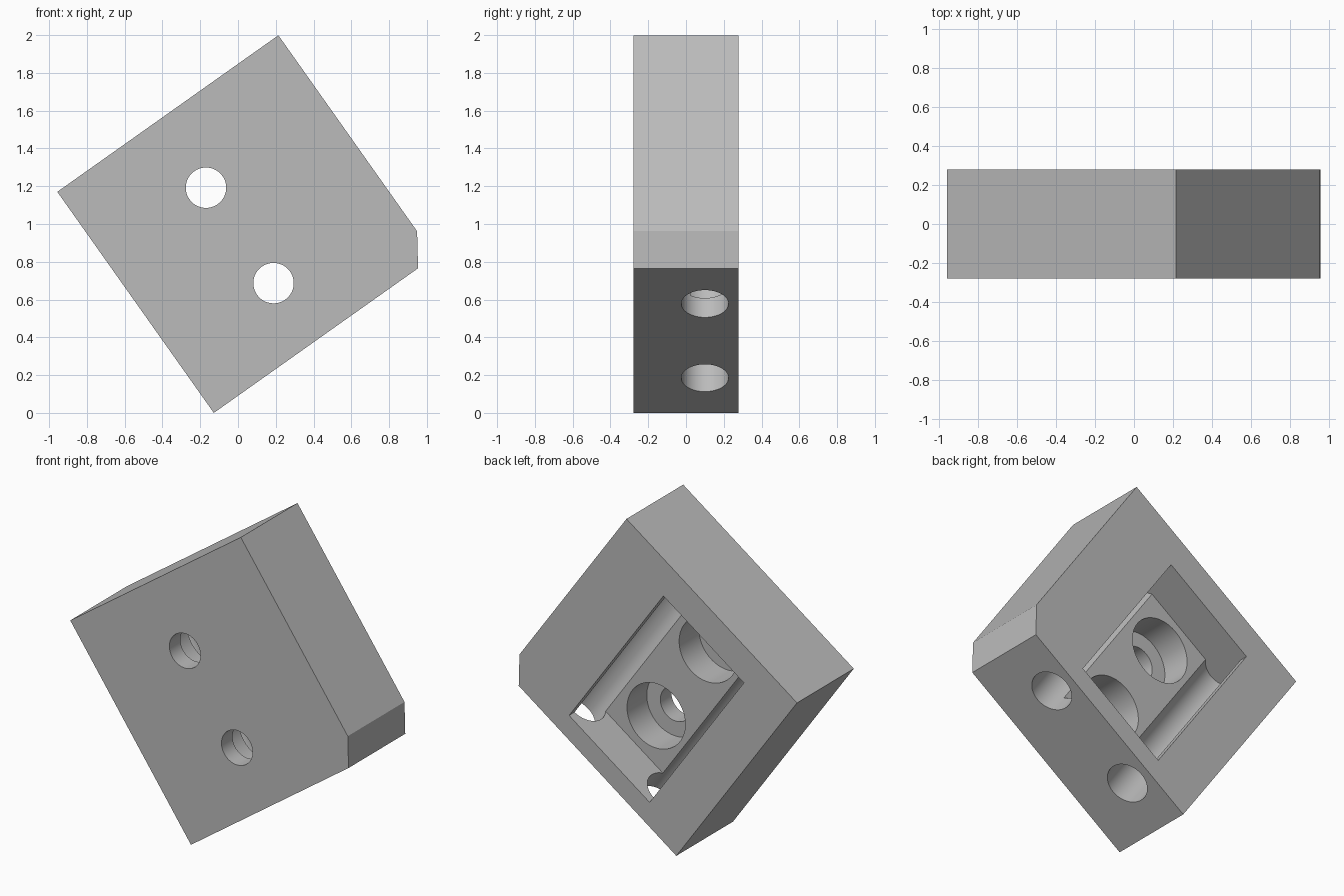
import bpy, bmesh
from math import cos, sin, pi, radians
from mathutils import Matrix

SIDE, HALF = 1.434, 0.278          # block side, half thickness
TILT = radians(35.3)
FLOOR, STEP = 0.024, -0.17         # pocket floor and counterbore floor
POCKET_END = 1.245

cube = bpy.data.objects.get("Cube")
if cube:
    bpy.data.objects.remove(cube, do_unlink=True)

grey = bpy.data.materials.new("plain_grey")
grey.use_nodes = True
colour = (0.5, 0.5, 0.5, 1)
grey.diffuse_color = colour
grey.node_tree.nodes["Principled BSDF"].inputs["Base Color"].default_value = colour


def prism(name, outline, start, end, axis):
    """Extrude a 2D outline along Y (outline in x, z) or Z (outline in x, y)."""
    bm = bmesh.new()
    rings = []
    for t in (start, end):
        rings.append([bm.verts.new((a, t, b) if axis == "Y" else (a, b, t))
                      for a, b in outline])
    n = len(outline)
    for ring in rings:
        bm.faces.new(ring)
    for i in range(n):
        j = (i + 1) % n
        bm.faces.new((rings[0][i], rings[0][j], rings[1][j], rings[1][i]))
    bmesh.ops.recalc_face_normals(bm, faces=bm.faces)
    mesh = bpy.data.meshes.new(name)
    bm.to_mesh(mesh)
    bm.free()
    mesh.materials.append(grey)
    obj = bpy.data.objects.new(name, mesh)
    bpy.context.collection.objects.link(obj)
    return obj


def circle(a, b, r, n=64):
    return [(a + r * cos(2 * pi * (i + 0.5) / n), b + r * sin(2 * pi * (i + 0.5) / n))
            for i in range(n)]


# Square block with one clipped corner
block = prism("mounting_block",
              [(0, 0), (1.325, 0), (SIDE, 0.163), (SIDE, SIDE), (0, SIDE)],
              -HALF, HALF, "Y")

# Rectangular pocket open at the back
cutters = [prism("pocket_cutter",
                 [(0.313, 0.125), (0.99, 0.125), (0.99, POCKET_END), (0.313, POCKET_END)],
                 FLOOR, 0.4, "Y")]
# Two long bores running along the pocket sides
for u in (0.32, 1.0):
    cutters.append(prism("bore_cutter", circle(u, 0.1, 0.125), -0.1, POCKET_END, "Z"))
# Two counterbored screw holes
for v in (0.378, 0.997):
    cutters.append(prism("counterbore_cutter", circle(0.655, v, 0.2), STEP, 0.2, "Y"))
    cutters.append(prism("screw_hole_cutter", circle(0.655, v, 0.107), -0.4, 0.1, "Y"))

bpy.context.view_layer.objects.active = block
block.select_set(True)
for cutter in cutters:
    cutter.hide_render = True
    mod = block.modifiers.new("cut", "BOOLEAN")
    mod.operation, mod.solver, mod.object = "DIFFERENCE", "EXACT", cutter
    bpy.ops.object.modifier_apply(modifier=mod.name)
for cutter in cutters:
    bpy.data.objects.remove(cutter, do_unlink=True)

# Stand the block on its corner
block.data.transform(Matrix.Translation((-0.128, 0, 0)) @ Matrix.Rotation(-TILT, 4, "Y"))
for o in bpy.context.selected_objects:
    o.select_set(o == block)
bpy.ops.object.shade_smooth_by_angle(angle=radians(30))
